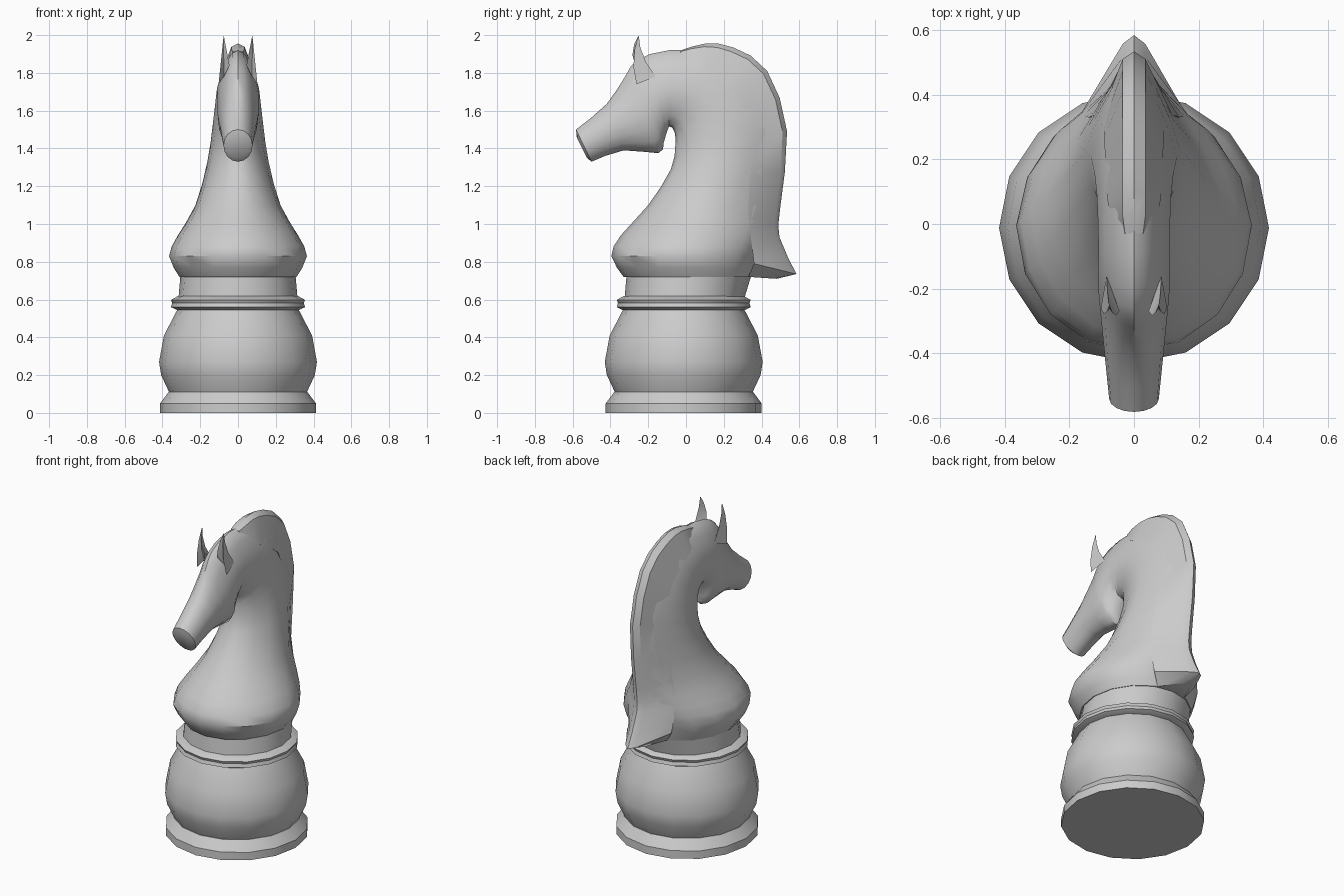
import bpy, bmesh
from math import sin, cos, pi, radians
from mathutils import Vector

if "Cube" in bpy.data.objects:
    bpy.data.objects.remove(bpy.data.objects["Cube"])

N = 16


def make(name, rows, angle=35):
    """Skin a list of equal-length closed rings and cap both ends."""
    bm = bmesh.new()
    vs = [[bm.verts.new(p) for p in row] for row in rows]
    n = len(rows[0])
    for a, b in zip(vs, vs[1:]):
        for i in range(n):
            j = (i + 1) % n
            bm.faces.new((a[i], a[j], b[j], b[i]))
    bm.faces.new(vs[0])
    bm.faces.new(vs[-1])
    bmesh.ops.recalc_face_normals(bm, faces=bm.faces)
    me = bpy.data.meshes.new(name)
    bm.to_mesh(me)
    bm.free()
    ob = bpy.data.objects.new(name, me)
    bpy.context.collection.objects.link(ob)
    bpy.ops.object.select_all(action='DESELECT')
    ob.select_set(True)
    bpy.context.view_layer.objects.active = ob
    bpy.ops.object.shade_smooth_by_angle(angle=radians(angle))


def ring(front, back, w, taper=0):
    """Upright or tilted ellipse between two (y, z) points, narrowed to the back."""
    (fy, fz), (by, bz) = front, back
    pts = []
    for i in range(N):
        s, c = sin(2 * pi * i / N), cos(2 * pi * i / N)
        pts.append((w * s * (1 - taper * max(0, c)),
                    (fy + by + (by - fy) * c) / 2, (fz + bz + (bz - fz) * c) / 2))
    return pts


def lathe(name, profile, yc=-0.012):
    make(name, [ring((yc - r, z), (yc + r, z), r) for r, z in profile])


def smooth(rows):
    """Catmull-Rom: add one in-between row after each row."""
    out = []
    for i in range(len(rows) - 1):
        p = [Vector(rows[max(0, min(len(rows) - 1, i + k))]) for k in (-1, 0, 1, 2)]
        out += [p[1], (p[1] + p[2]) * .5625 - (p[0] + p[3]) * .0625]
    return out + [Vector(rows[-1])]


# Turned base: foot, bulb, and bead ring
lathe("base_foot", [(.413, 0), (.413, .05), (.368, .11)])
lathe("base_bulb", [(.365, .11), (.407, .2), (.418, .27), (.392, .41), (.322, .545)])
lathe("base_ring", [(.32, .543), (.355, .56), (.348, .582), (.355, .598), (.315, .62)])
make("collar", [ring((-.325, .61), (.31, .61), .315), ring((-.315, .725), (.345, .725), .305)])

# Neck and head in one loft: front y, z, back y, z, half width, back taper
stations = [
    (-.33, .72, .35, .72, .31, 0),
    (-.395, .83, .385, .83, .365, .05),
    (-.345, .94, .43, .94, .318, .2),
    (-.2, 1.1, .465, 1.1, .225, .4),
    (-.08, 1.29, .5, 1.37, .162, .45),
    (-.057, 1.41, .47, 1.65, .133, .45),
    (-.06, 1.485, .24, 1.89, .115, .4),
    (-.09, 1.517, -.09, 1.92, .11, .3),
    (-.118, 1.43, -.26, 1.865, .11, .3),
    (-.145, 1.375, -.32, 1.785, .108, .25),
    (-.33, 1.39, -.42, 1.635, .094, .1),
    (-.5, 1.33, -.582, 1.5, .077, 0),
]
rows = [ring(v[0:2], v[2:4], v[4], v[5]) for v in
        ([list(r) for r in smooth(stations)])]
rows.append(ring((-.525, 1.35), (-.578, 1.457), .05))  # muzzle end
make("neck_and_head", rows, angle=40)

# Mane ridge with flared tail: outer y, z, inner y, z, inner half width
mane = [
    (-.03, 1.918, -.03, 1.87, .035), (.1, 1.955, .06, 1.82, .08),
    (.25, 1.935, .16, 1.75, .088), (.43, 1.81, .27, 1.68, .092),
    (.535, 1.49, .34, 1.46, .1), (.498, 1.08, .33, 1.1, .14),
    (.495, .93, .34, .96, .165), (.585, .735, .36, .79, .15),
]
rows = []
for oy, oz, iy, iz, w in smooth(mane) + [(.48, .71, .33, .72, .1)]:
    ey, ez = oy + (iy - oy) * .12, oz + (iz - oz) * .12
    e = min(.035, w * .8)
    rows.append([(-w, iy, iz), (-e, ey, ez), (0, oy, oz), (e, ey, ez), (w, iy, iz)])
make("mane", rows, angle=30)

# Ears: spikes with a hollow front, shrinking towards the tip
corners = [Vector(p) for p in ((.103, -.262, 1.74), (.075, -.23, 1.78),
                               (.045, -.27, 1.84), (.085, -.16, 1.78))]
tip = Vector((.076, -.25, 2.0))
for side, name in ((1, "right_ear"), (-1, "left_ear")):
    rows = []
    for t in (0, .35, .7, .97):
        bulge = Vector((0, -.09 * t * (1 - t), 0))  # forward curve
        rows.append([Vector((side * p.x, p.y, p.z))
                     for p in (c.lerp(tip, t) + bulge for c in corners)])
    make(name, rows, angle=30)
